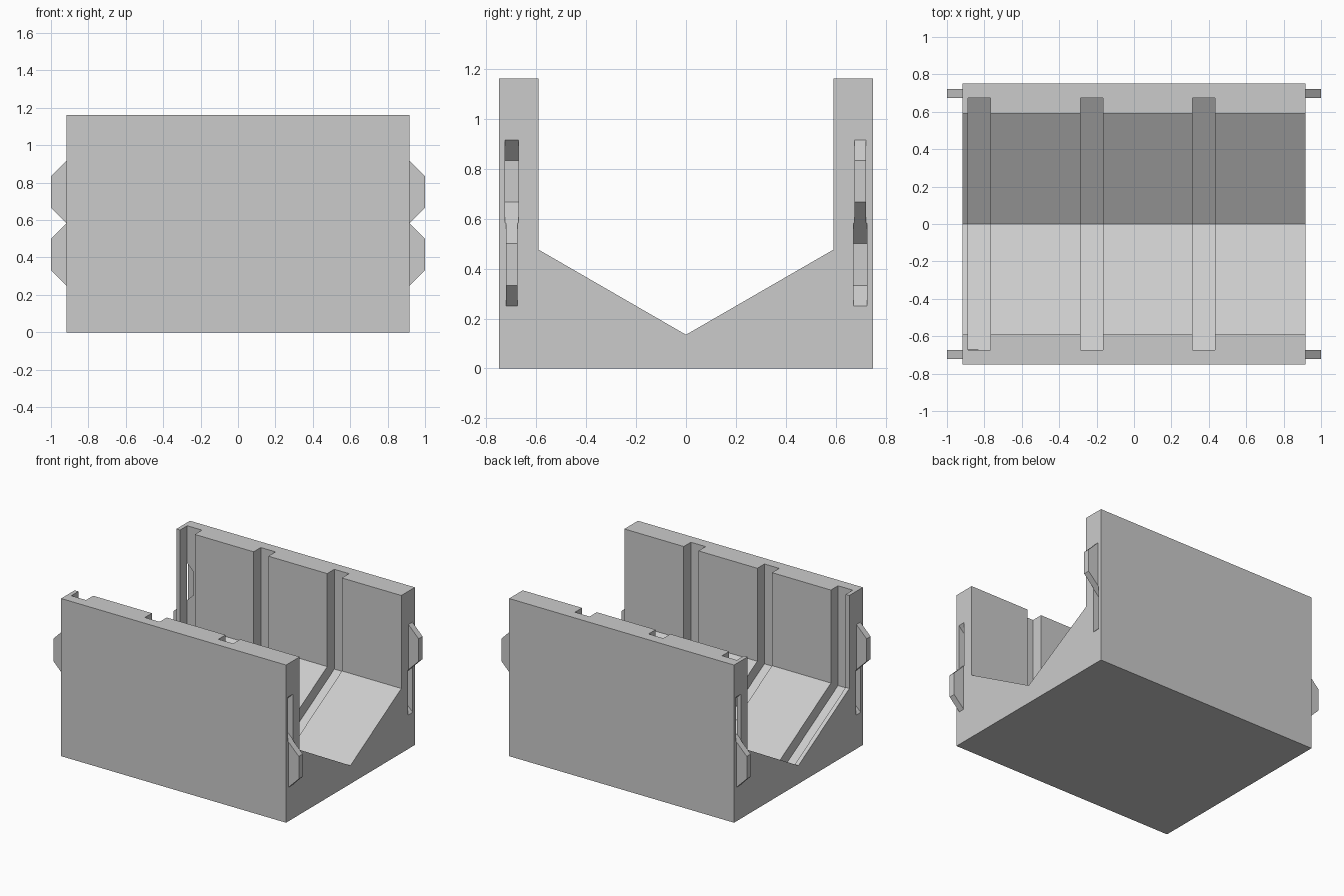
import bpy
import bmesh
from mathutils import Vector

cube = bpy.data.objects.get("Cube")
if cube:
    bpy.data.objects.remove(cube, do_unlink=True)

grey = bpy.data.materials.new("plain grey")
grey.use_nodes = True
colour = (0.6, 0.6, 0.6, 1)
grey.diffuse_color = colour
grey.node_tree.nodes["Principled BSDF"].inputs["Base Color"].default_value = colour

END = 0.917      # half length of the body
HEIGHT = 1.162
SIDE = 0.75      # half width of the body
STEP = 1 / 12    # clip bevel and depth
SLOPE = 0.577    # rise of the trough floor


def prism(name, outline, start, end, place):
    """Extrude a 2D outline; place(a, b, t) gives the 3D point."""
    bm = bmesh.new()
    low = [bm.verts.new(Vector(place(a, b, start))) for a, b in outline]
    high = [bm.verts.new(Vector(place(a, b, end))) for a, b in outline]
    bm.faces.new(low)
    bm.faces.new(high)
    for i in range(len(outline)):
        j = (i + 1) % len(outline)
        bm.faces.new((low[i], low[j], high[j], high[i]))
    bmesh.ops.recalc_face_normals(bm, faces=bm.faces)
    mesh = bpy.data.meshes.new(name)
    bm.to_mesh(mesh)
    bm.free()
    mesh.materials.append(grey)
    obj = bpy.data.objects.new(name, mesh)
    bpy.context.collection.objects.link(obj)
    return obj


def along_x(y, z, x):
    return (x, y, z)


def along_y(x, z, y):
    return (x, y, z)


def trough(half, bottom, top):
    """Points of the V-floored channel, from +y to -y."""
    shoulder = bottom + half * SLOPE
    return [(half, top), (half, shoulder), (0, bottom),
            (-half, shoulder), (-half, top)]


def clip(name, side, y, z, half_width, depth, overlap):
    """Bevelled tab; a negative depth makes the matching socket."""
    outline = [(overlap, 0), (0, 0), (depth, STEP), (depth, 3 * STEP),
               (0, 4 * STEP), (overlap, 4 * STEP)]
    outline = [(side * (END + a), z + b) for a, b in outline]
    return prism(name, outline, y - half_width, y + half_width, along_y)


def carve(body, cutter):
    cutter.hide_render = True
    mod = body.modifiers.new("carve", "BOOLEAN")
    mod.operation = "DIFFERENCE"
    mod.solver = "EXACT"
    mod.object = cutter
    bpy.context.view_layer.objects.active = body
    bpy.ops.object.modifier_apply(modifier=mod.name)
    bpy.data.objects.remove(cutter, do_unlink=True)


# Body with tall side walls and a V-shaped floor
shell = [(-SIDE, HEIGHT), (-SIDE, 0), (SIDE, 0), (SIDE, HEIGHT)]
body = prism("trough_body", shell + trough(0.592, 0.135, HEIGHT), -END, END, along_x)

# Three grooves running down the walls and across the floor
for x in (-0.827, -0.227, 0.373):
    carve(body, prism("groove_cutter", trough(0.675, 0.037, HEIGHT + 0.1),
                      x - 0.06, x + 0.06, along_x))

# Tabs and sockets on both ends, swapping height between the walls
for side, end_name in ((1, "left"), (-1, "right")):
    for wall, wall_name in ((1, "back"), (-1, "front")):
        low, high = 3 * STEP, 7 * STEP
        tab_z, socket_z = (high, low) if side == wall else (low, high)
        y = wall * 0.698
        carve(body, clip("socket_cutter", side, y, socket_z, 0.027, -STEP, 0.02))
        clip(f"{wall_name}_{end_name}_tab", side, y, tab_z, 0.023, STEP, -0.01)
